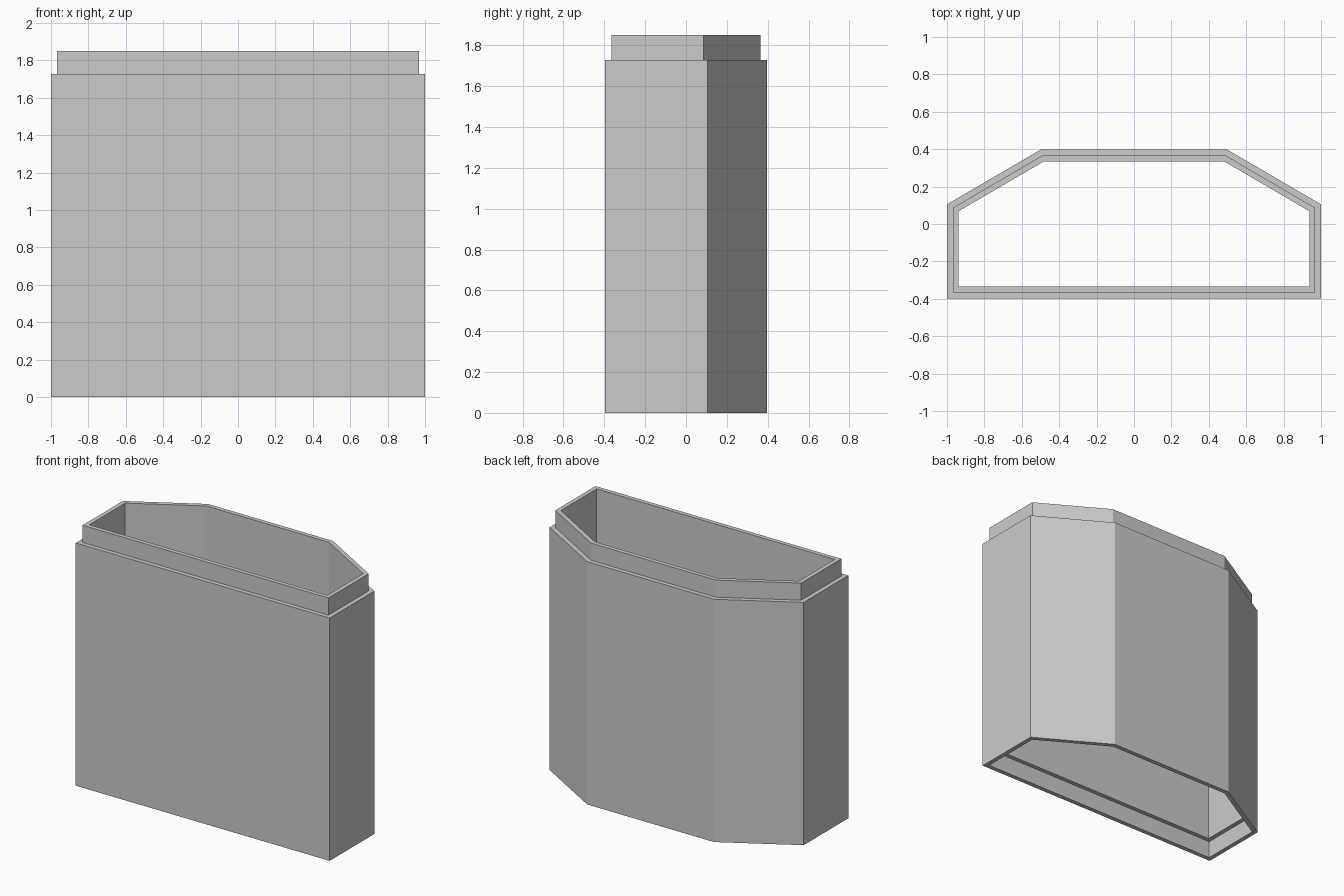
import bpy
import bmesh
from mathutils import Vector

cube = bpy.data.objects.get("Cube")
if cube:
    bpy.data.objects.remove(cube, do_unlink=True)

# Sizes
HEIGHT, SHOULDER, SOCKET = 1.85, 1.728, 0.123
STEP, WALL = 0.032, 0.063

# Footprint, counter-clockwise: flat front, chamfered back corners
half = [Vector((1, -0.397)), Vector((1, 0.105)), Vector((0.5, 0.397))]
outline = half + [Vector((-p.x, p.y)) for p in reversed(half)]


def inset(points, distance):
    """Move every edge of a convex outline inward by the same distance."""
    result = []
    for i, p in enumerate(points):
        before = (p - points[i - 1]).normalized()
        after = (points[(i + 1) % len(points)] - p).normalized()
        n1 = Vector((-before.y, before.x))
        n2 = Vector((-after.y, after.x))
        result.append(p + (n1 + n2) * distance / (1 + n1.dot(n2)))
    return result


# Wall section as (inset, height): outside, top lip, inside, bottom socket
section = [(0, 0), (0, SHOULDER), (STEP, SHOULDER), (STEP, HEIGHT),
           (WALL, HEIGHT), (WALL, SOCKET), (STEP, SOCKET), (STEP, 0)]

bm = bmesh.new()
rings = [[bm.verts.new((p.x, p.y, z)) for p in inset(outline, d)]
         for d, z in section]
count = len(outline)
for k, lower in enumerate(rings):
    upper = rings[(k + 1) % len(rings)]
    for i in range(count):
        j = (i + 1) % count
        bm.faces.new((lower[i], lower[j], upper[j], upper[i]))
bmesh.ops.recalc_face_normals(bm, faces=bm.faces)

mesh = bpy.data.meshes.new("sleeve")
bm.to_mesh(mesh)
bm.free()
sleeve = bpy.data.objects.new("sleeve", mesh)
bpy.context.collection.objects.link(sleeve)

# Plain grey
grey = bpy.data.materials.new("light grey")
grey.use_nodes = True
colour = (0.6, 0.6, 0.6, 1)
grey.diffuse_color = colour
grey.node_tree.nodes["Principled BSDF"].inputs["Base Color"].default_value = colour
mesh.materials.append(grey)
